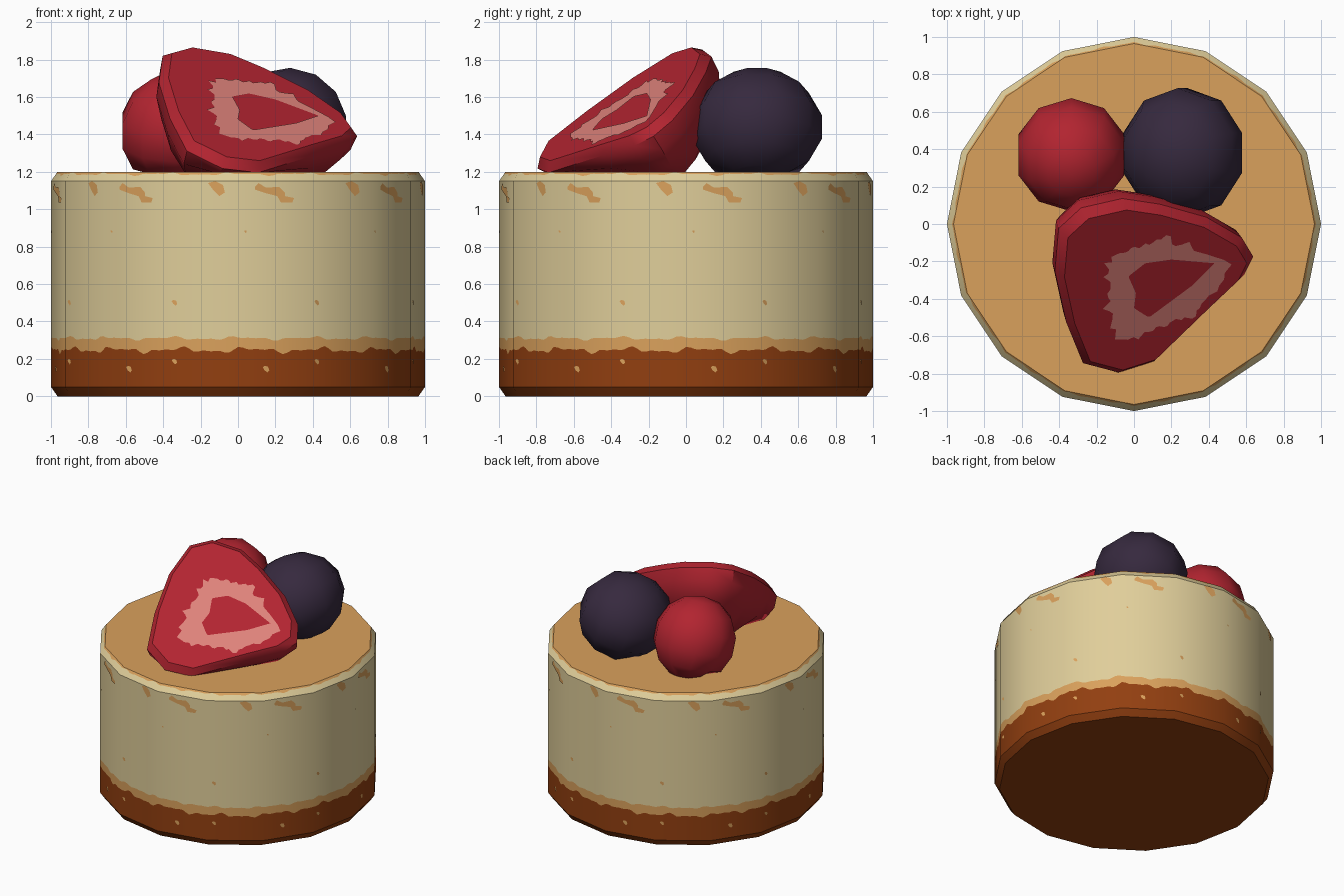
import bpy, bmesh, math, random
from mathutils import Vector, Matrix

if "Cube" in bpy.data.objects:
    bpy.data.objects.remove(bpy.data.objects["Cube"])

random.seed(4)

def lin(c):
    c /= 255
    return c / 12.92 if c <= 0.04045 else ((c + 0.055) / 1.055) ** 2.4

def material(name, r, g, b):
    m = bpy.data.materials.new(name)
    m.diffuse_color = (lin(r), lin(g), lin(b), 1)
    m.use_nodes = True
    m.node_tree.nodes["Principled BSDF"].inputs["Base Color"].default_value = m.diffuse_color
    return m

CREAM = material("cream", 224, 206, 154)
GOLD = material("baked_gold", 218, 161, 92)
CRUST = material("crust_brown", 146, 63, 16)
RED = material("berry_red", 178, 36, 48)
PINK = material("strawberry_pink", 222, 130, 122)
PURPLE = material("dark_purple", 54, 41, 62)

def make(name, verts, faces, mats, idx=None):
    me = bpy.data.meshes.new(name)
    me.from_pydata([tuple(v) for v in verts], [], faces)
    for m in mats:
        me.materials.append(m)
    if idx:
        me.polygons.foreach_set("material_index", idx)
    ob = bpy.data.objects.new(name, me)
    bpy.context.collection.objects.link(ob)
    return ob

def smooth(ob, deg):
    bpy.ops.object.select_all(action='DESELECT')
    ob.select_set(True)
    bpy.context.view_layer.objects.active = ob
    bpy.ops.object.shade_smooth_by_angle(angle=math.radians(deg))

# Cake: 16-sided drum, fine columns so the colour borders can be wavy
N, STEP = 256, math.pi / 8

def wave(t, p):
    return (math.sin(16 * t + p) + 0.8 * math.sin(40 * t + 2 * p)
            + 0.6 * math.sin(64 * t + 3 * p)) / 2.4

verts, faces, idx = [], [], []
for i in range(N):
    t = 2 * math.pi * i / N
    k = math.cos(STEP / 2) / math.cos(t % STEP - STEP / 2)
    f = 0.75 + 0.2 * wave(t, 2.0)
    ring = [(0.965, 0), (1, 0.05), (1, 0.247 + 0.022 * wave(t, 0.5)),
            (1, 0.31 + 0.014 * wave(t, 1.4)), (1, 1.15),
            (1 - 0.035 * f, 1.15 + 0.05 * f), (0.965, 1.2)]
    verts += [(r * k * math.cos(t), r * k * math.sin(t), z) for r, z in ring]
bands = [2, 2, 1, 0, 0, 1]
tilt = [-0.8, 0, 0, 0, 0.8, 0.8]
for i in range(N):
    a, b = i * 7, (i + 1) % N * 7
    for j in range(6):
        faces.append((a + j, b + j, b + j + 1, a + j + 1))
        idx.append(bands[j])
faces += [tuple(i * 7 + 6 for i in range(N)), tuple(i * 7 for i in reversed(range(N)))]
idx += [1, 2]
cake = make("cake", verts, faces, [CREAM, GOLD, CRUST], idx)
normals = []
for p in cake.data.polygons:
    p.use_smooth = True
    for v in p.vertices:
        co = cake.data.vertices[v].co
        if p.index >= N * 6:
            n = Vector((0, 0, 1 if p.index == N * 6 else -1))
        else:
            n = Vector((co.x, co.y, tilt[p.index % 6])).normalized()
        normals.append(n)
cake.data.normals_split_custom_set(normals)

# Golden flecks: thin plates repeated every 45 degrees round the wall
def blob(x, z, s):
    return [(x + s * a, z + s * b) for a, b in
            ((-1, .6), (-.3, 1), (.6, .7), (1, -.4), (.4, -1), (-.5, -.3))]

flecks = [
    [(-.16, 1.14), (-.12, 1.15), (-.08, 1.13), (-.07, 1.09), (-.10, 1.07), (-.13, 1.10)],
    [(.09, 1.12), (.11, 1.14), (.15, 1.115), (.22, 1.12), (.25, 1.09), (.25, 1.07),
     (.30, 1.06), (.29, 1.035), (.23, 1.035), (.21, 1.07), (.15, 1.085), (.09, 1.105)],
    blob(-.34, .5, .015), blob(-.34, .185, .015), blob(.15, .145, .018), blob(.04, .88, .007)]
fv, ff = [], []
for k in range(8):
    rot = Matrix.Rotation(k * math.pi / 4, 3, 'Z')
    for poly in flecks:
        s = len(fv)
        for x, z in poly:
            fv.append(rot @ Vector((x, -1.004 + abs(x) * 0.199, z)))
        ff.append(tuple(reversed(range(s, s + len(poly)))))
make("golden_flecks", fv, ff, [GOLD])

# Strawberry half: outline seen from above, laid on a tilted cut plane
def cut_z(x, y):
    return 1.69 - 0.32 * (x + 0.1) + 0.65 * (y + 0.17)

outline = [(-.39, -.05), (-.27, .06), (-.05, .11), (.15, .08), (.4, .01), (.59, -.1),
           (.65, -.2), (.6, -.3), (.42, -.47), (.12, -.76), (-.07, -.82), (-.26, -.77),
           (-.35, -.55), (-.41, -.28)][::-1]
nrm = Vector((0.32, -0.65, 1)).normalized()
cen = Vector((0.07, -0.33, cut_z(0.07, -0.33)))
sv, sf = [], []
n = len(outline)
for scale, depth in ((.92, 0), (1, .05), (.98, .14), (.86, .26), (.5, .4)):
    for x, y in outline:
        p = cen + (Vector((x, y, cut_z(x, y))) - cen) * scale - nrm * depth
        p.z = max(p.z, 1.19)
        sv.append(p)
for r in range(4):
    for i in range(n):
        j = (i + 1) % n
        sf.append((r * n + i, r * n + j, (r + 1) * n + j, (r + 1) * n + i))
sf += [tuple(reversed(range(n))), tuple(range(4 * n, 5 * n))]
straw = make("strawberry_half", sv, sf, [RED])
bm = bmesh.new()
bm.from_mesh(straw.data)
bmesh.ops.recalc_face_normals(bm, faces=bm.faces)
bm.to_mesh(straw.data)
bm.free()
smooth(straw, 40)

# Pink jagged ring on the cut face
def reach(poly, c, d):
    best = 0.1
    for (ax, ay), (bx, by) in zip(poly, poly[1:] + poly[:1]):
        ex, ey = bx - ax, by - ay
        den = d[0] * ey - d[1] * ex
        if abs(den) > 1e-9:
            s = ((ax - c[0]) * ey - (ay - c[1]) * ex) / den
            u = ((ax - c[0]) * d[1] - (ay - c[1]) * d[0]) / den
            if s > 0 and 0 <= u <= 1:
                best = s
    return best

outer = [(-.13, -.18), (-.02, -.13), (.13, -.08), (.25, -.11), (.42, -.16), (.52, -.22),
         (.46, -.34), (.35, -.45), (.2, -.54), (.05, -.58), (-.07, -.63), (-.14, -.45)]
inner = [(-.03, -.28), (.06, -.21), (.2, -.19), (.43, -.21), (.31, -.33), (.08, -.5),
         (0, -.45), (.01, -.37)]
c, M = (0.1, -0.33), 72
pv, pf = [], []
for i in range(M):
    t = 2 * math.pi * i / M
    d = (math.cos(t), math.sin(t))
    jag = random.choice((-.015, -.01, 0, .005, .03))
    for r in (reach(inner, c, d), reach(outer, c, d) + jag):
        x, y = c[0] + r * d[0], c[1] + r * d[1]
        pv.append((x, y, cut_z(x, y) + 0.006))
    a, b = 2 * i, 2 * ((i + 1) % M)
    pf.append((a, a + 1, b + 1, b))
make("strawberry_pink_ring", pv, pf, [PINK])

# Round berries: low-poly spheres, tilted and flattened where they rest
def berry(name, mat, loc, size, rot):
    bpy.ops.mesh.primitive_uv_sphere_add(segments=10, ring_count=7, radius=1)
    ob = bpy.context.object
    ob.name = name
    m = Matrix.Translation(loc) @ rot @ Matrix.Diagonal((*size, 1))
    for v in ob.data.vertices:
        v.co = m @ v.co
        v.co.z = max(v.co.z, 1.19)
    ob.data.materials.append(mat)
    smooth(ob, 50)

berry("red_berry", RED, (-.335, .37, 1.42), (.305, .305, .31), Matrix.Rotation(.35, 4, 'X'))
berry("dark_berry", PURPLE, (.26, .38, 1.44), (.34, .355, .315), Matrix.Rotation(-.4, 4, 'Y'))
